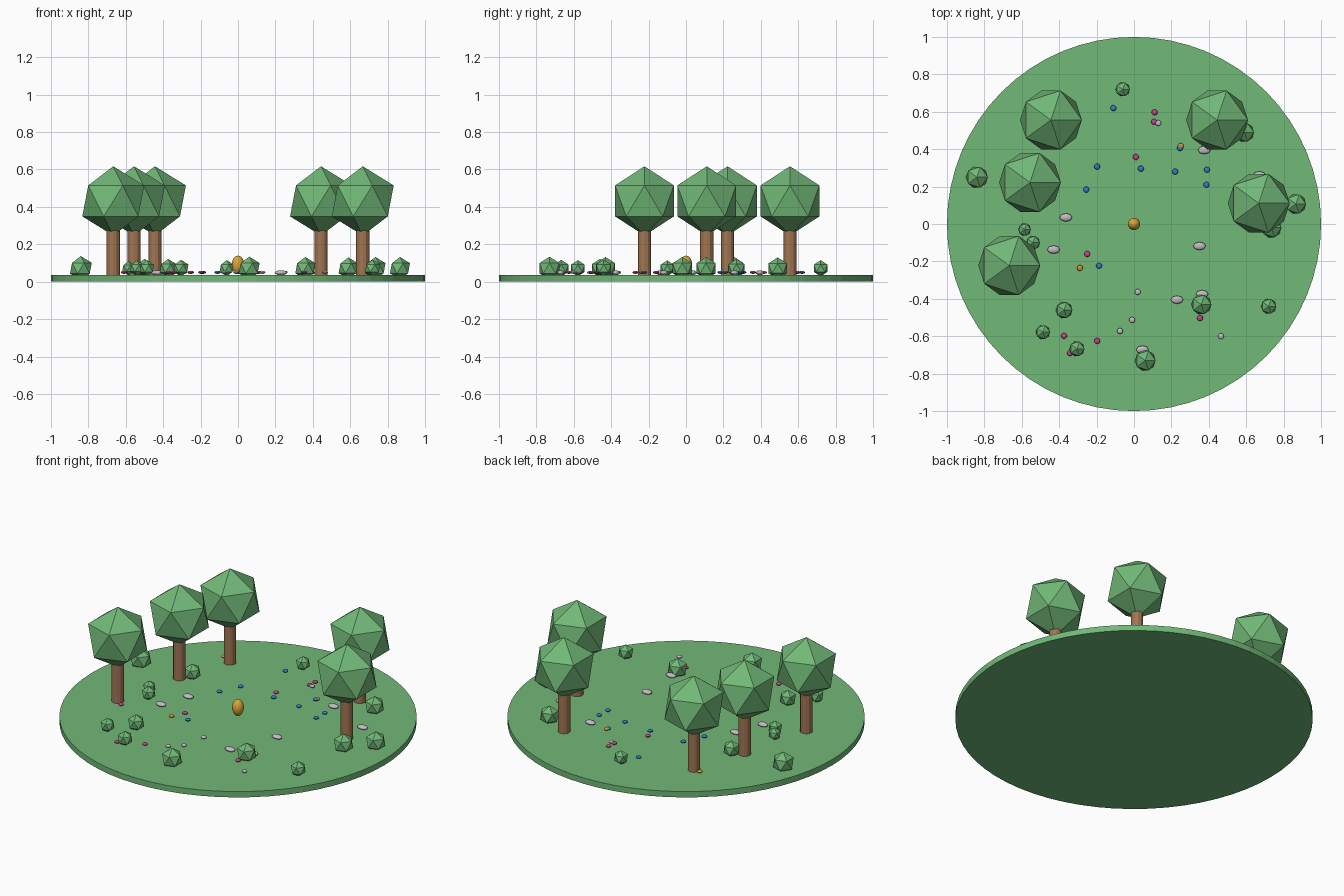
import bpy

cube = bpy.data.objects.get("Cube")
if cube:
    bpy.data.objects.remove(cube, do_unlink=True)


def material(name, r, g, b):
    m = bpy.data.materials.new(name)
    m.use_nodes = True
    m.diffuse_color = (r, g, b, 1)
    m.node_tree.nodes["Principled BSDF"].inputs["Base Color"].default_value = (r, g, b, 1)
    return m


green = material("leaf_green", 0.165, 0.48, 0.185)
bark = material("bark_brown", 0.36, 0.18, 0.085)
gold = material("gold", 0.72, 0.38, 0.04)
stone = material("pale_stone", 0.55, 0.5, 0.55)
blue = material("petal_blue", 0.03, 0.2, 0.6)
pink = material("petal_pink", 0.6, 0.05, 0.25)
orange = material("petal_orange", 0.72, 0.28, 0.03)


def finish(name, mat, size=None, smooth=False):
    ob = bpy.context.object
    ob.name = name
    ob.data.materials.append(mat)
    if size:
        ob.scale = size
    if smooth:
        bpy.ops.object.shade_smooth()
    return ob


def cylinder(name, mat, x, y, radius, bottom, top, sides):
    bpy.ops.mesh.primitive_cylinder_add(vertices=sides, radius=radius, depth=top - bottom,
                                        location=(x, y, (bottom + top) / 2))
    return finish(name, mat)


def faceted_ball(name, mat, x, y, z, radius):
    bpy.ops.mesh.primitive_ico_sphere_add(subdivisions=1, radius=radius, location=(x, y, z))
    return finish(name, mat)


def round_ball(name, mat, x, y, z, size, segments=12, rings=8):
    bpy.ops.mesh.primitive_uv_sphere_add(segments=segments, ring_count=rings, radius=1,
                                         location=(x, y, z))
    return finish(name, mat, size, smooth=True)


# Ground disc
GROUND = 0.036
cylinder("ground", green, 0, 0, 1, 0, GROUND, 64)

# Trees
for x, y in [(-.667, -.222), (-.556, .222), (-.444, .556), (.444, .556), (.667, .111)]:
    cylinder("tree_trunk", bark, x, y, 0.035, GROUND, 0.3, 12)
    faceted_ball("tree_crown", green, x, y, 0.432, 0.185)

# Bushes, partly sunk into the ground
bushes = [
    (-.84, .25, .065), (-.06, .72, .043), (.59, .49, .058), (.866, .107, .06),
    (.735, -.02, .06), (-.585, -.03, .038), (-.54, -.1, .042), (-.374, -.46, .05),
    (-.487, -.578, .043), (-.305, -.667, .045), (.06, -.73, .062), (.36, -.43, .06),
    (.72, -.44, .046), (-.5, .27, .05),
]
for x, y, radius in bushes:
    faceted_ball("bush", green, x, y, 0.072, radius)

# Flat stones
for x, y in [(-.364, .035), (-.43, -.137), (.35, -.118), (.23, -.405),
             (.364, -.375), (.045, -.672), (.376, .395), (.67, .26)]:
    round_ball("stone", stone, x, y, 0.048, (0.034, 0.022, 0.013), 8, 6)

# Flowers
flowers = {
    blue: [(-.11, .62), (-.197, .307), (-.255, .184), (.037, .296), (.22, .28),
           (.39, .29), (.387, .21), (.246, .406), (-.187, -.223)],
    pink: [(.11, .597), (.107, .547), (.01, .358), (-.25, -.16), (-.197, -.625),
           (-.374, -.598), (-.342, -.69), (.353, -.503), (-.61, -.27)],
    orange: [(.25, .417), (-.289, -.235), (-.5, .58)],
    stone: [(.13, .54), (.02, -.363), (-.01, -.513), (-.075, -.572), (.465, -.6)],
}
for petal, spots in flowers.items():
    for x, y in spots:
        round_ball("flower", petal, x, y, 0.05, (0.016, 0.016, 0.008))

# Golden egg in the middle of the clearing
round_ball("egg", gold, 0, 0, 0.09, (0.033, 0.033, 0.049), 24, 16)
